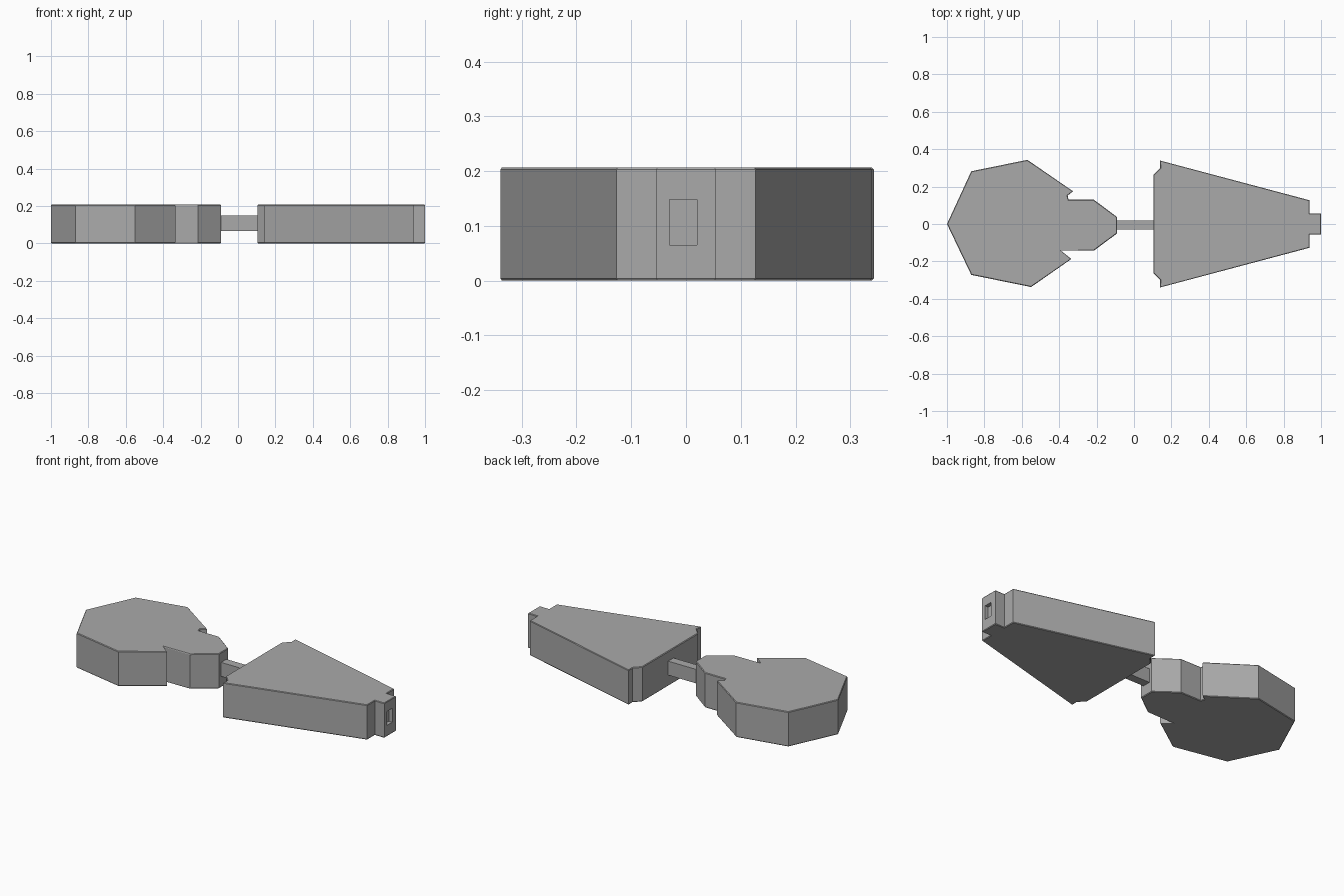
import bpy
import bmesh

if "Cube" in bpy.data.objects:
    bpy.data.objects.remove(bpy.data.objects["Cube"], do_unlink=True)

HEIGHT = 0.207
RIM = 0.004

grey = bpy.data.materials.new("mid grey")
grey.use_nodes = True
grey.diffuse_color = (0.4, 0.4, 0.4, 1)
grey.node_tree.nodes["Principled BSDF"].inputs["Base Color"].default_value = (0.4, 0.4, 0.4, 1)


def prism(name, outline, z0, z1, rim=0.0):
    """Extrude a flat outline upward, with an optional thin chamfer on both caps."""
    bm = bmesh.new()
    base = bm.faces.new([bm.verts.new((x, y, z0 + rim)) for x, y in outline])
    top = bmesh.ops.extrude_face_region(bm, geom=[base], use_keep_orig=True)["geom"]
    verts = [g for g in top if isinstance(g, bmesh.types.BMVert)]
    bmesh.ops.translate(bm, verts=verts, vec=(0, 0, z1 - z0 - 2 * rim))
    bmesh.ops.recalc_face_normals(bm, faces=bm.faces)
    if rim:
        bm.normal_update()
        for cap in [f for f in bm.faces if abs(f.normal.z) > 0.9]:
            bmesh.ops.inset_region(bm, faces=[cap], thickness=rim, depth=rim)
    mesh = bpy.data.meshes.new(name)
    bm.to_mesh(mesh)
    bm.free()
    mesh.materials.append(grey)
    obj = bpy.data.objects.new(name, mesh)
    bpy.context.collection.objects.link(obj)
    return obj


def box(name, x0, x1, y0, y1, z0, z1):
    return prism(name, [(x0, y0), (x1, y0), (x1, y1), (x0, y1)], z0, z1)


# Rounded body with a neck and two small side notches
prism("round_body", [
    (-1.0, 0.0), (-0.87, -0.272), (-0.55, -0.337), (-0.335, -0.187),
    (-0.39, -0.143), (-0.215, -0.143), (-0.09, -0.05), (-0.09, 0.037),
    (-0.215, 0.13), (-0.35, 0.13), (-0.355, 0.152), (-0.326, 0.175),
    (-0.57, 0.343), (-0.87, 0.282)], 0, HEIGHT, RIM)

# Tapered body with a clipped wide end and a stubby tip
half = [(0.103, 0.262), (0.14, 0.30), (0.14, 0.339),
        (0.938, 0.127), (0.938, 0.055), (1.0, 0.055)]
tapered = prism("tapered_body", [(x, -y) for x, y in half] + half[::-1], 0, HEIGHT, RIM)

# Rectangular socket in the tip
cutter = box("socket_cutter", 0.978, 1.05, -0.03, 0.02, 0.065, 0.148)
cutter.hide_render = True
cutter.hide_set(True)
cut = tapered.modifiers.new("socket", "BOOLEAN")
cut.operation = "DIFFERENCE"
cut.solver = "EXACT"
cut.object = cutter

# Connecting bar between the two bodies
box("connecting_bar", -0.10, 0.11, -0.03, 0.02, 0.065, 0.148)
